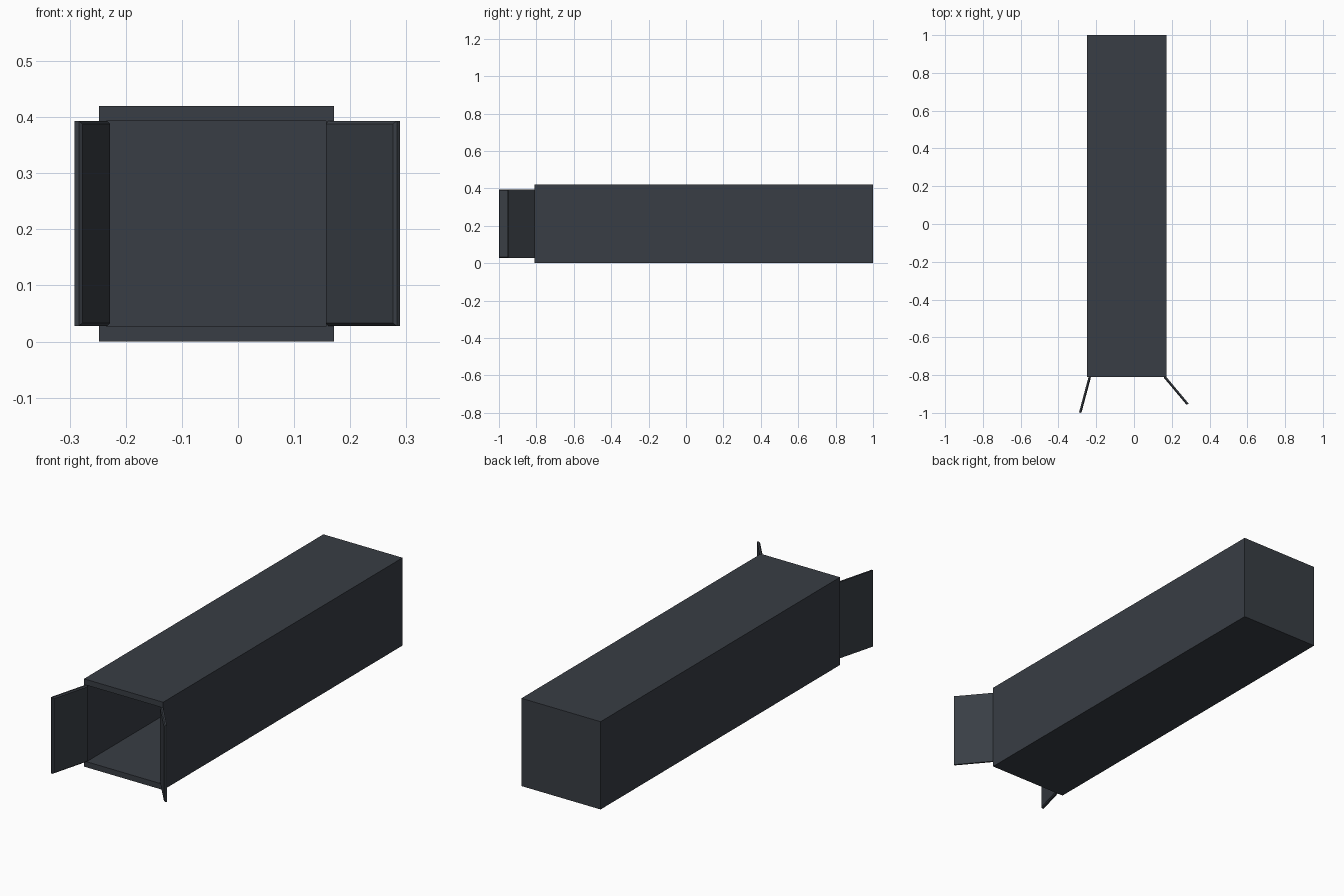
import bpy, bmesh, math
from mathutils import Vector

if "Cube" in bpy.data.objects:
    bpy.data.objects.remove(bpy.data.objects["Cube"])

paint = bpy.data.materials.new("dark_slate_paint")
paint.diffuse_color = (0.040, 0.047, 0.058, 1)
paint.use_nodes = True
paint.node_tree.nodes["Principled BSDF"].inputs["Base Color"].default_value = paint.diffuse_color


def finish(name, bm):
    bmesh.ops.recalc_face_normals(bm, faces=bm.faces)
    me = bpy.data.meshes.new(name)
    bm.to_mesh(me)
    bm.free()
    me.materials.append(paint)
    ob = bpy.data.objects.new(name, me)
    bpy.context.collection.objects.link(ob)


# Hollow container body, open at the front
X0, X1, Y0, Y1, H = -0.248, 0.171, -0.81, 1.0, 0.42
SIDE, LIP = 0.014, 0.027
bm = bmesh.new()


def ring(x0, x1, y, z0, z1):
    return [bm.verts.new(c) for c in ((x0, y, z0), (x1, y, z0), (x1, y, z1), (x0, y, z1))]


rings = [ring(X0, X1, Y1, 0, H), ring(X0, X1, Y0, 0, H),
         ring(X0 + SIDE, X1 - SIDE, Y0, LIP, H - LIP),
         ring(X0 + SIDE, X1 - SIDE, Y1 - SIDE, LIP, H - LIP)]
for a, b in zip(rings, rings[1:]):
    for i in range(4):
        j = (i + 1) % 4
        bm.faces.new((a[i], a[j], b[j], b[i]))
bm.faces.new(rings[0])
bm.faces.new(rings[-1])
finish("container_body", bm)


# Swung-open door: a plate whose inner face has chamfered edges
def door(name, side, hinge, angle, length, t=0.013, c=0.005):
    a = math.radians(angle)
    along = Vector((side * math.sin(a), -math.cos(a), 0))
    inward = Vector((-side * math.cos(a), -math.sin(a), 0))
    bm = bmesh.new()
    layers = []
    for depth, inset in ((-t, 0), (-c, 0), (0, c)):
        z0, z1 = 0.028 + inset, 0.393 - inset
        layers.append([bm.verts.new(Vector(hinge) + along * u + inward * depth + Vector((0, 0, z)))
                       for u, z in ((0, z0), (length - inset, z0), (length - inset, z1), (0, z1))])
    for p, q in zip(layers, layers[1:]):
        for i in range(4):
            j = (i + 1) % 4
            bm.faces.new((p[i], p[j], q[j], q[i]))
    bm.faces.new(layers[0])
    bm.faces.new(layers[-1])
    finish(name, bm)


door("left_door", -1, (-0.228, -0.812, 0), 15, 0.196)
door("right_door", 1, (0.157, -0.813, 0), 40, 0.190)
